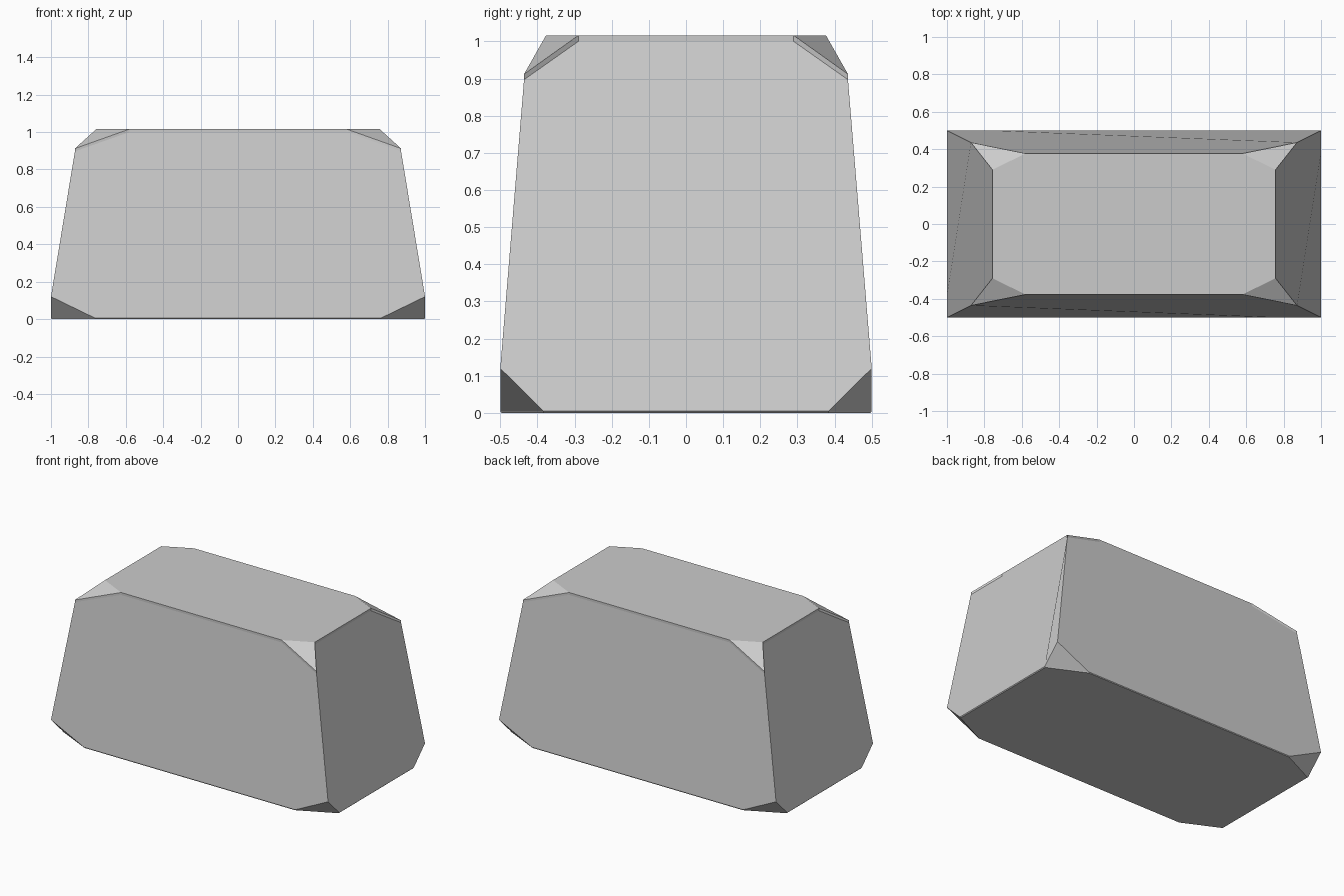
import bpy
import bmesh
from mathutils import geometry

cube = bpy.data.objects.get("Cube")
if cube:
    bpy.data.objects.remove(cube, do_unlink=True)

# Single stone grey
grey = bpy.data.materials.new("light_grey")
grey.use_nodes = True
colour = (0.6, 0.6, 0.6, 1)
grey.diffuse_color = colour
grey.node_tree.nodes["Principled BSDF"].inputs["Base Color"].default_value = colour

# Points of one corner, mirrored to all four.
# "long" points lie on the front or back, "short" points on the two ends.
CORNER = {
    "foot_long": (0.76, 0.497, 0), "foot_short": (0.995, 0.384, 0),
    "low_long": (0.763, 0.5, 0.005), "low_short": (1, 0.384, 0.005),
    "base": (1, 0.5, 0.12),
    "rim": (0.872, 0.436, 0.897), "crown": (0.872, 0.436, 0.912),
    "rim_long": (0.58, 0.377, 1.0), "rim_short": (0.757, 0.29, 1.0),
    "crown_long": (0.58, 0.377, 1.016), "crown_short": (0.757, 0.29, 1.016),
}

bm = bmesh.new()
loop_normals = []


def add_face(*verts):
    """Flat face."""
    bm.faces.new(verts)
    loop_normals.extend([geometry.normal([v.co for v in verts])] * len(verts))


def add_panel(*verts):
    """Slightly warped panel: a fan from its first point, shaded as one flat face."""
    normal = geometry.normal([v.co for v in verts])
    for second, third in zip(verts[1:], verts[2:]):
        bm.faces.new((verts[0], second, third))
        loop_normals.extend([normal] * 3)


corners = []
for sx, sy in ((-1, -1), (1, -1), (1, 1), (-1, 1)):
    corners.append({name: bm.verts.new((sx * x, sy * y, z))
                    for name, (x, y, z) in CORNER.items()})

top, bottom = [], []
for i, c in enumerate(corners):
    d = corners[(i + 1) % 4]
    k, prev = ("_long", "_short") if i % 2 == 0 else ("_short", "_long")
    low, foot, rim, crown = "low" + k, "foot" + k, "rim" + k, "crown" + k

    # Large tapered panel
    add_panel(d[low], d["base"], d["rim"], d[rim],
              c[rim], c["rim"], c["base"], c[low])
    # Thin upright band under the top outline
    add_face(c["rim"], c[rim], c[crown], c["crown"])
    add_face(c[rim], d[rim], d[crown], c[crown])
    add_face(d[rim], d["rim"], d["crown"], d[crown])
    # Narrow lower edge
    add_face(c[foot], d[foot], d[low], c[low])
    # Cut corners
    add_face(c["crown"], c[crown], c["crown" + prev])
    add_face(c["base"], c["low" + prev], c[low])
    add_face(c[low], c["low" + prev], c["foot" + prev], c[foot])

    top += [c["crown" + prev], c[crown]]
    bottom += [c["foot" + prev], c[foot]]

# Flat top and underside
add_face(*top)
add_face(*bottom[::-1])

mesh = bpy.data.meshes.new("tapered_block")
bm.to_mesh(mesh)
bm.free()
mesh.materials.append(grey)
mesh.shade_smooth()
mesh.normals_split_custom_set(loop_normals)
block = bpy.data.objects.new("tapered_block", mesh)
bpy.context.collection.objects.link(block)
